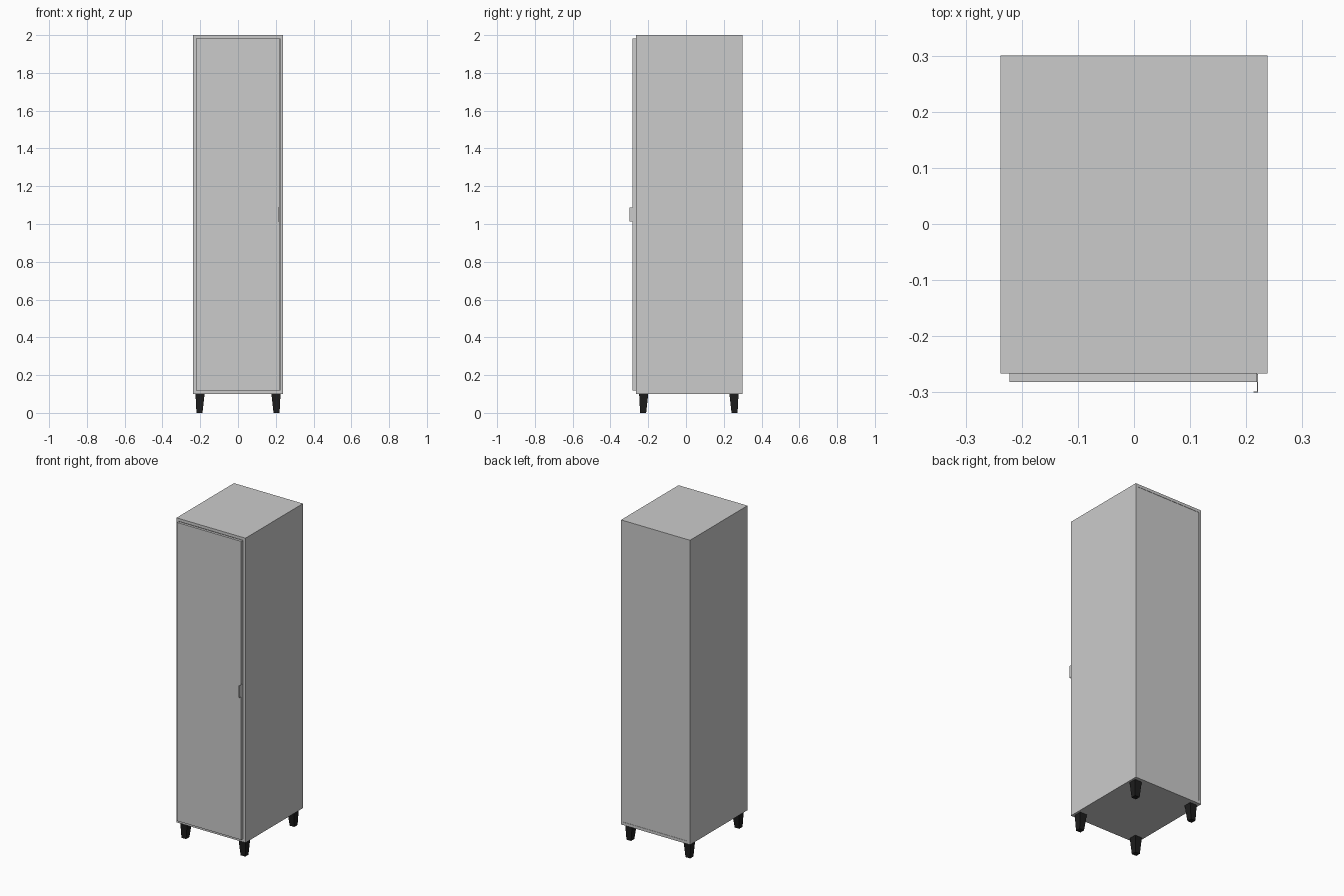
import bpy, bmesh

if "Cube" in bpy.data.objects:
    bpy.data.objects.remove(bpy.data.objects["Cube"])

black = bpy.data.materials.new("black_leg")
black.diffuse_color = (0.012, 0.012, 0.012, 1)
black.use_nodes = True
black.node_tree.nodes["Principled BSDF"].inputs["Base Color"].default_value = black.diffuse_color


def make_object(name, bm, material=None):
    bmesh.ops.recalc_face_normals(bm, faces=bm.faces)
    mesh = bpy.data.meshes.new(name)
    bm.to_mesh(mesh)
    bm.free()
    obj = bpy.data.objects.new(name, mesh)
    bpy.context.collection.objects.link(obj)
    if material:
        mesh.materials.append(material)
    return obj


def prism(name, profile, z0, z1):
    """Extrude an xy outline from z0 to z1."""
    bm = bmesh.new()
    face = bm.faces.new([bm.verts.new((x, y, z0)) for x, y in profile])
    ext = bmesh.ops.extrude_face_region(bm, geom=[face])
    verts = [v for v in ext["geom"] if isinstance(v, bmesh.types.BMVert)]
    bmesh.ops.translate(bm, verts=verts, vec=(0, 0, z1 - z0))
    return make_object(name, bm)


def box(name, x0, x1, y0, y1, z0, z1):
    return prism(name, [(x0, y0), (x1, y0), (x1, y1), (x0, y1)], z0, z1)


W, FRONT, BACK = 0.238, -0.266, 0.30   # half width, carcass depth limits
Z0, Z1, T = 0.10, 2.0, 0.018           # carcass height, slab thickness
SIDE = 0.016

# Carcass
box("bottom_panel", -W, W, FRONT, BACK, Z0, Z0 + T)
box("top_panel", -W, W, FRONT, BACK, Z1 - T, Z1)
box("left_side_panel", -W, -W + SIDE, FRONT, BACK, Z0 + T, Z1 - T)
box("right_side_panel", W - SIDE, W, FRONT, BACK, Z0 + T, Z1 - T)
box("back_panel", -W + SIDE, W - SIDE, BACK - 0.006, BACK - 0.002, Z0 + T, Z1 - T)

# Door in front of the carcass
box("door", -0.222, 0.2195, -0.282, FRONT, Z0 + T + 0.001, Z1 - T - 0.001)

# Bent edge pull on the right edge of the door
prism("door_handle",
      [(0.2195, -0.267), (0.221, -0.267), (0.221, -0.30), (0.213, -0.30),
       (0.213, -0.2985), (0.2195, -0.2985)], 1.012, 1.088)


def leg(name, sx, y, sy):
    """Square tapered leg, steeper on its outer sides."""
    bm = bmesh.new()
    bmesh.ops.create_cube(bm, size=1)
    for v in bm.verts:
        top = v.co.z > 0
        half, shift = (0.024, 0.0) if top else (0.016, 0.003)
        v.co = (sx * (0.201 + shift) + v.co.x * 2 * half,
                y + sy * shift + v.co.y * 2 * half,
                Z0 if top else 0.0)
    make_object(name, bm, black)


# Four legs
for side, sx in (("left", -1), ("right", 1)):
    leg(f"front_{side}_leg", sx, -0.224, -1)
    leg(f"back_{side}_leg", sx, 0.254, 1)
